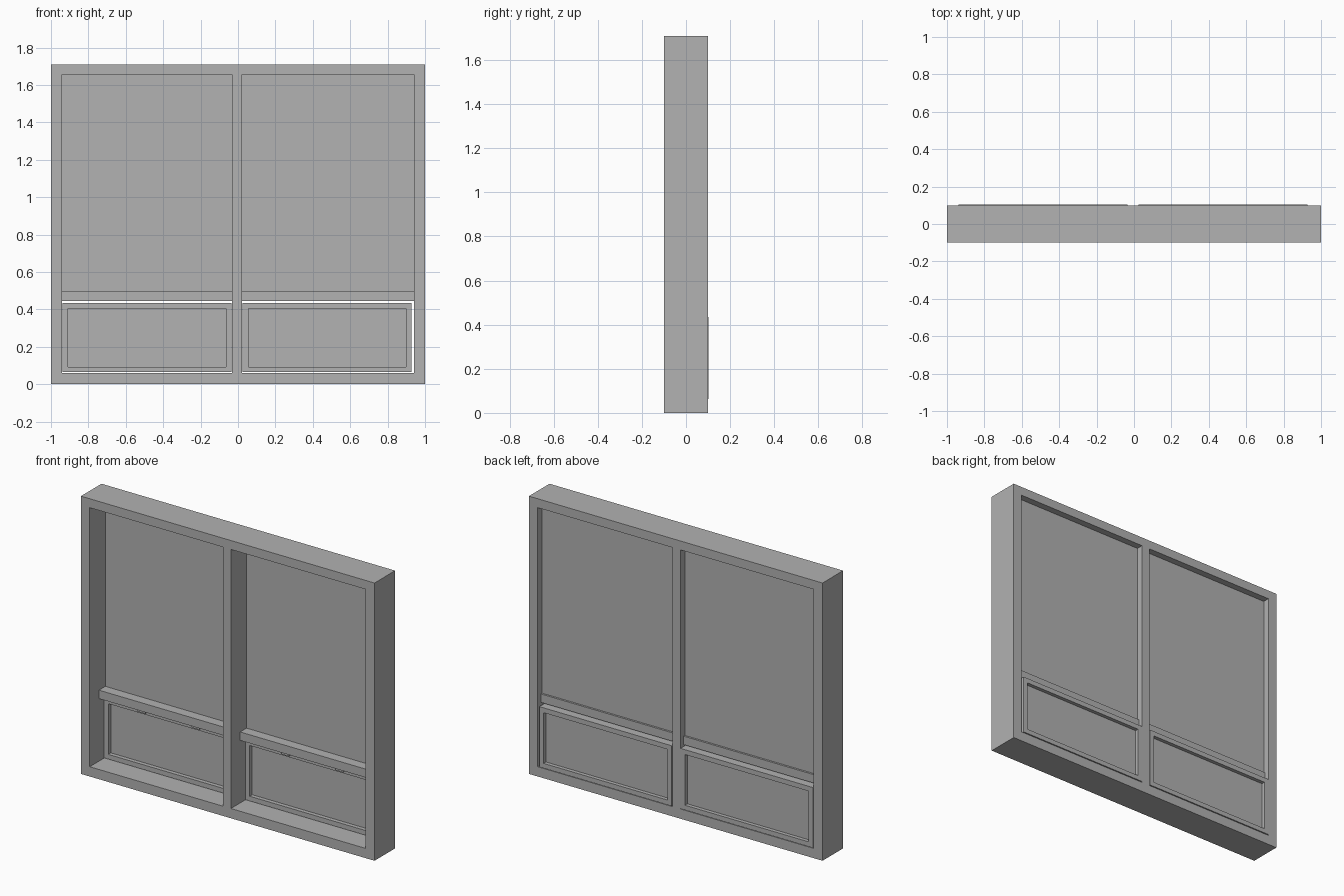
import bpy
import bmesh
from mathutils import Matrix, Vector

default = bpy.data.objects.get("Cube")
if default:
    bpy.data.objects.remove(default, do_unlink=True)

# Single flat grey for the whole window
grey = bpy.data.materials.new("plain_grey")
grey.use_nodes = True
colour = (0.445, 0.445, 0.445, 1)
grey.diffuse_color = colour
grey.node_tree.nodes["Principled BSDF"].inputs["Base Color"].default_value = colour


def add_object(name, bm):
    mesh = bpy.data.meshes.new(name)
    bm.to_mesh(mesh)
    bm.free()
    mesh.materials.append(grey)
    obj = bpy.data.objects.new(name, mesh)
    bpy.context.collection.objects.link(obj)
    return obj


def box(name, xs, ys, zs):
    """Box spanning the given ranges on each axis."""
    low, high = (Vector(c) for c in zip(xs, ys, zs))
    bm = bmesh.new()
    bmesh.ops.create_cube(bm, size=1, matrix=Matrix.Translation((low + high) / 2)
                          @ Matrix.Diagonal((*(high - low), 1)))
    return add_object(name, bm)


def ring(name, outer, inner, ys):
    """Rectangular frame; outer and inner are (x0, x1, z0, z1)."""
    bm = bmesh.new()

    def loop(rect, y):
        x0, x1, z0, z1 = rect
        return [bm.verts.new((x, y, z))
                for x, z in ((x0, z0), (x1, z0), (x1, z1), (x0, z1))]

    loops = [loop(outer, ys[0]), loop(inner, ys[0]),
             loop(inner, ys[1]), loop(outer, ys[1])]
    for a, b in zip(loops, loops[1:] + loops[:1]):
        for i in range(4):
            j = (i + 1) % 4
            bm.faces.new((a[i], a[j], b[j], b[i]))
    bmesh.ops.recalc_face_normals(bm, faces=bm.faces)
    return add_object(name, bm)


# Outer frame and central mullion
DEPTH = (-0.1, 0.1)
ring("outer_frame", (-1, 1, 0, 1.71), (-0.94, 0.94, 0.06, 1.655), DEPTH)
box("mullion", (-0.033, 0.022), DEPTH, (0.06, 1.655))

# Each bay: opening range, sash range, latch centres
bays = {
    "right": ((-0.94, -0.033), (-0.938, -0.035), (-0.68, -0.31)),
    "left": ((0.022, 0.94), (0.025, 0.927), (0.30, 0.67)),
}
for side, (opening, sash, latches) in bays.items():
    # Fixed upper pane and the transom rail beneath it
    box(side + "_upper_pane", opening, (0.052, 0.058), (0.49, 1.655))
    box(side + "_transom_rail", opening, (-0.01, 0.07), (0.445, 0.497))

    # Opening lower sash, proud of the back of the frame
    x0, x1 = sash
    inner = (x0 + 0.03, x1 - 0.03, 0.093, 0.405)
    ring(side + "_sash_frame", (x0, x1, 0.064, 0.435), inner, (0.035, 0.103))
    box(side + "_sash_pane", inner[:2], (0.06, 0.08), inner[2:])

    # Small latches on the top of the sash
    for i, x in enumerate(latches, 1):
        box(f"{side}_latch_{i}", (x - 0.028, x + 0.028),
            (0.028, 0.036), (0.414, 0.43))
